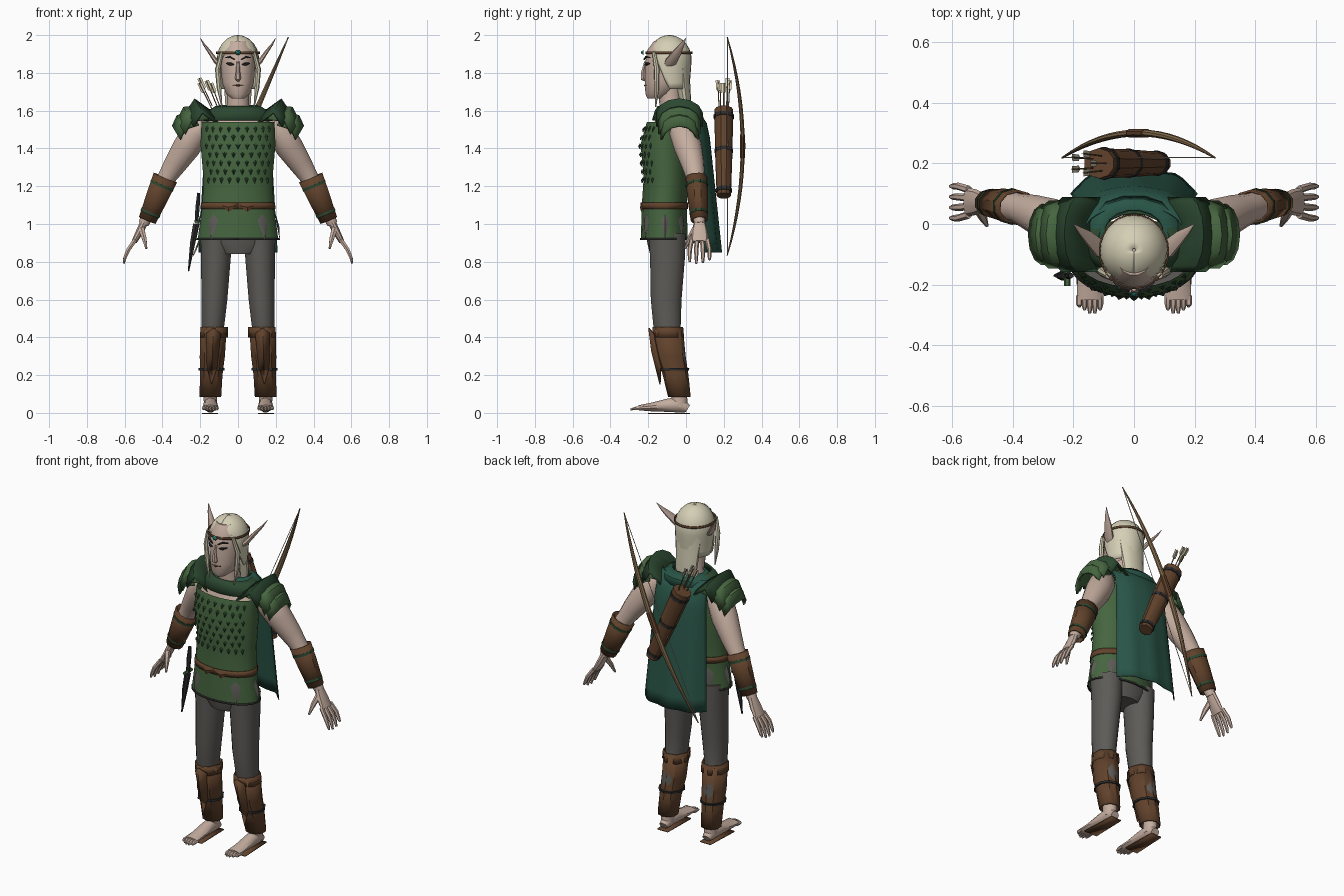
import bpy, bmesh
from math import sin, cos, pi, radians
from mathutils import Vector

if "Cube" in bpy.data.objects:
    bpy.data.objects.remove(bpy.data.objects["Cube"])


def material(name, r, g, b):
    m = bpy.data.materials.new(name)
    m.diffuse_color = (r, g, b, 1)
    m.use_nodes = True
    m.node_tree.nodes["Principled BSDF"].inputs["Base Color"].default_value = m.diffuse_color
    return m


SKIN = material("skin", .56, .42, .35)
HAIR = material("hair", .66, .62, .46)
GREEN = material("green_leather", .06, .13, .05)
DARK = material("dark_green", .025, .065, .03)
TEAL = material("cape_cloth", .022, .09, .063)
GREY = material("grey_cloth", .11, .105, .095)
BROWN = material("brown_leather", .12, .055, .025)
WOOD = material("bow_wood", .25, .16, .08)
BLACK = material("dark_metal", .025, .025, .025)
GEM = material("gem", .03, .3, .22)


def make(name, verts, faces, mat, mirror=False, thick=0):
    bm = bmesh.new()
    vs = [bm.verts.new(v) for v in verts]
    for f in faces:
        bm.faces.new([vs[i] for i in f])
    bmesh.ops.recalc_face_normals(bm, faces=bm.faces)
    me = bpy.data.meshes.new(name)
    bm.to_mesh(me)
    bm.free()
    me.materials.append(mat)
    ob = bpy.data.objects.new(name, me)
    bpy.context.collection.objects.link(ob)
    if thick:
        ob.modifiers.new("thickness", 'SOLIDIFY').thickness = thick
    if mirror:
        ob.modifiers.new("mirror", 'MIRROR').use_mirror_merge = False
    return ob


def loft(name, secs, mat, n=14, mirror=False, ref=None, cap=True, thick=0):
    """Elliptical sections (x, y, z, ra, rb); flat rings unless ref is given."""
    verts, faces = [], []
    P = [Vector(s[:3]) for s in secs]
    for i, s in enumerate(secs):
        a, b = Vector((1, 0, 0)), Vector((0, 1, 0))
        if ref:
            t = (P[min(i + 1, len(P) - 1)] - P[max(i - 1, 0)]).normalized()
            r = Vector(ref)
            b = (r - t * r.dot(t)).normalized()
            a = b.cross(t)
        for k in range(n):
            q = 2 * pi * (k + .5) / n
            verts.append(P[i] + a * s[3] * cos(q) + b * s[4] * sin(q))
    for i in range(len(secs) - 1):
        for k in range(n):
            j = (k + 1) % n
            faces.append((i*n + k, i*n + j, (i+1)*n + j, (i+1)*n + k))
    if cap:
        faces += [tuple(range(n)), tuple(range((len(secs)-1)*n, len(secs)*n))]
    return make(name, verts, faces, mat, mirror, thick)


def tube(name, pts, radii, mat, n=8, mirror=False, ref=(0, 1, 0)):
    return loft(name, [(*p, r, r) for p, r in zip(pts, radii)], mat, n, mirror, ref)


def grid(name, f, nu, nv, mat, mirror=False, thick=0):
    verts = [f(u / nu, v / nv) for v in range(nv + 1) for u in range(nu + 1)]
    w = nu + 1
    faces = [(v*w + u, v*w + u + 1, (v+1)*w + u + 1, (v+1)*w + u) for v in range(nv) for u in range(nu)]
    return make(name, verts, faces, mat, mirror, thick)


# Tunic: centre y, half width, half depth at each height
TORSO = [(.92, -.115, .215, .125), (1.1, -.115, .19, .12), (1.25, -.105, .185, .12),
         (1.42, -.112, .2, .13), (1.54, -.103, .195, .105)]


def on_body(a, z, off=0):
    for p, q in zip(TORSO, TORSO[1:]):
        if z <= q[0] or q is TORSO[-1]:
            t = (z - p[0]) / (q[0] - p[0])
            cy, rx, ry = (p[i] + (q[i] - p[i]) * t for i in (1, 2, 3))
            return ((rx + off) * sin(a), cy - (ry + off) * cos(a), z)


def plates(name, items, mat):
    """Pointed leaf plates (angle, z, angular half width, height) on the tunic."""
    verts, faces = [], []
    for a, z, w, h in items:
        i = len(verts)
        verts += [on_body(a - w, z, .003), on_body(a, z + h*.3, .003), on_body(a + w, z, .003),
                  on_body(a, z - h, .006), on_body(a, z - h*.3, .013)]
        faces += [(i, i+1, i+4), (i+1, i+2, i+4), (i+2, i+3, i+4), (i+3, i, i+4)]
    make(name, verts, faces, mat)


def body_band(name, z0, z1, off, mat):
    grid(name, lambda u, v: on_body(2*pi*u, z0 + (z1 - z0)*v, off), 24, 1, mat, thick=.006)


loft("tunic", [(0, cy, z, rx, ry) for z, cy, rx, ry in TORSO], GREEN, 24, cap=False)
loft("chest", [(0, -.1, 1.3, .16, .1), (0, -.09, 1.5, .185, .09), (0, -.08, 1.56, .15, .08),
               (0, -.08, 1.59, .07, .06)], SKIN, 18)
plates("tunic_scales", [((c - 4 + .5*(r % 2)) * .24, 1.24 + .045*r, .06, .026)
                        for r in range(7) for c in range(9 - r % 2)], DARK)
plates("skirt_panels", [(s*a, 1.02, .17, .11) for s in (-1, 1) for a in (.7, 1.6, 2.4)], GREY)
body_band("belt", 1.08, 1.115, .006, BROWN)
body_band("skirt_hem", .915, .925, .004, BLACK)
plates("belt_buckle", [(-.25, 1.1, .3, .035), (.25, 1.1, .3, .035)], BROWN)

# Neck, collar and head
loft("neck", [(0, -.075, 1.54, .075, .065), (0, -.08, 1.62, .06, .06), (0, -.09, 1.74, .058, .06)], SKIN)
loft("collar", [(0, -.06, 1.55, .19, .12), (0, -.055, 1.6, .16, .11), (0, -.055, 1.625, .12, .095)],
     DARK, 18, cap=False, thick=.008)
loft("head", [(0, -.16, 1.665, .035, .045), (0, -.145, 1.69, .065, .072), (0, -.118, 1.75, .086, .1),
              (0, -.105, 1.84, .093, .115), (0, -.1, 1.92, .09, .107), (0, -.1, 1.97, .06, .07)], SKIN, 16)
tube("nose", [(0, -.215, 1.86), (0, -.228, 1.8), (0, -.225, 1.77), (0, -.21, 1.76)],
     [.007, .012, .017, .01], SKIN, 6, ref=(1, 0, 0))
tube("brow", [(.018, -.222, 1.87), (.045, -.212, 1.885), (.068, -.19, 1.88)], [.004, .006, .003],
     BLACK, 4, True, (0, 0, 1))
loft("eye", [(.022, -.217, 1.845, .004, .003), (.042, -.21, 1.847, .006, .009),
             (.062, -.192, 1.85, .003, .003)], BLACK, 6, True, (0, 0, 1))
tube("mouth", [(-.03, -.208, 1.735), (0, -.217, 1.733), (.03, -.208, 1.735)], [.003, .006, .003],
     BROWN, 5, ref=(0, 0, 1))
loft("ear", [(.085, -.1, 1.83, .012, .022), (.115, -.08, 1.86, .014, .032), (.15, -.045, 1.91, .01, .024),
             (.18, -.02, 1.95, .006, .012), (.2, 0, 1.985, .001, .001)], SKIN, 8, True, (0, 1, 0))


# Hair: cap with a raised front hairline, back fall and side locks
def hair(u, v):
    a = 2 * pi * u
    s = min(1, max(0, 1.5 * (1 - cos(a)) - .4))
    p = max(v, .02) * (72 + 90 * s)
    if p <= 90:
        r, z = sin(radians(p)), 1.87 + .13 * cos(radians(p))
    else:
        r, z = 1 - .1 * (p - 90) / 72, 1.87 - .13 * (p - 90) / 60
    return (.112 * r * sin(a), -.087 - .117 * r * cos(a), z)


grid("hair_cap", hair, 28, 10, HAIR, thick=.006)
loft("hair_fall", [(0, -.03, 1.84, .09, .05), (0, -.015, 1.72, .075, .038), (0, 0, 1.62, .068, .03),
                   (0, .01, 1.55, .05, .018)], HAIR, 14)
tube("hair_lock", [(.085, -.17, 1.91), (.108, -.155, 1.82), (.1, -.155, 1.72), (.085, -.16, 1.62)],
     [.01, .014, .013, .003], HAIR, 7, True)
grid("circlet", lambda u, v: (.116 * sin(2*pi*u), -.09 - .124 * cos(2*pi*u), 1.9 + .012*v), 28, 1, BROWN, thick=.005)
tube("circlet_gem", [(0, -.225, 1.908), (0, -.237, 1.908)], [.016, .006], GEM, 6, ref=(1, 0, 0))

# Arms, bracers and hands
tube("arm", [(.17, -.03, 1.53), (.22, -.015, 1.49), (.27, .01, 1.41), (.33, .035, 1.32), (.375, .05, 1.25),
             (.42, .06, 1.17), (.5, .072, 1.0)], [.05, .075, .075, .062, .05, .052, .028], SKIN, 14, True)
A, B = Vector((.385, .055, 1.245)), Vector((.48, .07, 1.02))
loft("bracer", [(*A, .07, .058), (*A.lerp(B, .45), .062, .055), (*B, .05, .045)], BROWN, 10, True,
     (0, 1, 0), cap=False, thick=.008)
for i, t in enumerate((.15, .8)):
    r = .071 - .018 * t
    loft(f"bracer_strap_{i}", [(*A.lerp(B, t), r, r - .008), (*A.lerp(B, t + .06), r, r - .008)],
         DARK, 10, True, (0, 1, 0))
loft("palm", [(.492, .072, 1.02, .022, .028), (.52, .072, .96, .021, .042), (.55, .072, .905, .015, .048)],
     SKIN, 10, True, (0, 1, 0))
for i in range(4):
    y, d = .03 + .028 * i, (.01, 0, .004, .02)[i]
    k = (y - .072) * .25
    tube(f"finger_{i}", [(.545, y, .915), (.58, y + k, .865), (.597, y + k, .825), (.605, y + k, .79 + d)],
         [.013, .012, .01, .006], SKIN, 6, True)
tube("thumb", [(.512, .05, .975), (.497, .02, .925), (.485, -.005, .87)], [.018, .014, .006], SKIN, 6, True)

# Layered shoulder plates
LAYERS = [[(.14, 1.6), (.23, 1.665), (.28, 1.59)], [(.2, 1.63), (.29, 1.62), (.325, 1.55)],
          [(.25, 1.6), (.325, 1.575), (.35, 1.52)]]
for i, prof in enumerate(LAYERS):
    def plate(u, v, prof=prof, i=i):
        a = (u - .5) * radians(165)
        x, z = prof[round(v * 2)]
        return (x - .05 * (1 - cos(a)), -.035 + (.125 - .012*i) * sin(a), z - .085 * (1 - cos(a)))
    grid(f"shoulder_plate_{i}", plate, 6, 2, GREEN if i else DARK, True, .012)

# Trousers, boots and feet
loft("hips", [(0, -.105, .84, .1, .085), (0, -.105, .9, .185, .1), (0, -.11, 1.05, .18, .11)], GREY, 18)
loft("trouser_leg", [(.115, -.1, .95, .085, .1), (.117, -.098, .82, .08, .094), (.125, -.105, .6, .07, .083),
                     (.133, -.1, .45, .06, .073), (.138, -.07, .3, .058, .07), (.145, -.04, .12, .042, .045)],
     GREY, 16, True)
BOOT = [(.13, -.095, .44, .073, .08), (.136, -.08, .3, .07, .078), (.142, -.055, .2, .063, .068),
        (.146, -.035, .085, .06, .06)]
loft("boot", BOOT, BROWN, 10, True, cap=False, thick=.008)
loft("boot_strap", [(.14, -.065, .225, .073, .08), (.141, -.062, .237, .073, .08)], BLACK, 10, True)
loft("boot_cuff", [(.131, -.093, .4, .078, .085), (.13, -.096, .455, .076, .083)], BROWN, 7, True,
     cap=False, thick=.006)
make("shin_guard", [(.09, -.175, .42), (.13, -.2, .45), (.17, -.175, .42), (.165, -.135, .24), (.14, -.14, .15),
                    (.11, -.135, .24), (.135, -.185, .33)],
     [(i, (i + 1) % 6, 6) for i in range(6)], BROWN, True, .006)
loft("foot", [(.146, .01, .022, .022, .026), (.146, -.03, .045, .045, .036), (.146, -.1, .04, .036, .038),
              (.146, -.18, .031, .024, .042), (.146, -.25, .027, .014, .044)], SKIN, 12, True, (1, 0, 0))
loft("ankle", [(.146, -.035, .03, .036, .045), (.146, -.037, .15, .038, .042)], SKIN, 12, True)
for i in range(5):
    x = .112 + .017 * i
    tube(f"toe_{i}", [(x, -.235, .025), (x, -.265, .024), (x, -.3 + .011 * abs(i - 1.5), .018)],
         [.011, .011, .005], SKIN, 6, True, (1, 0, 0))
make("boot_sole", [(.11, .02, 0), (.18, .02, 0), (.19, -.2, 0), (.105, -.2, 0)], [(0, 1, 2, 3)], BROWN, True, -.006)


# Cape and its gathered neck
def cape(u, v):
    s = 2 * u - 1
    w = .165 + .045 * v
    y = .06 + .05 * min(1, v / .12) + .075 * v
    return (w * sin(s * 1.35) / sin(1.35), y - (.07 + .02*v) * s * s + .006 * v * cos(s * 12), 1.61 - .76 * v)


grid("cape", cape, 16, 10, TEAL, thick=.006)
loft("cape_collar", [(0, -.02, 1.56, .17, .115), (0, -.02, 1.6, .15, .105), (0, -.025, 1.63, .1, .075)],
     TEAL, 16, cap=False, thick=.01)

# Quiver with arrows
Q0, Q1 = Vector((.085, .2, 1.15)), Vector((-.115, .2, 1.605))
loft("quiver", [(*Q0, .04, .038), (*Q0.lerp(Q1, .5), .05, .046), (*Q1, .055, .05)], BROWN, 10, ref=(0, 1, 0))
for i, t in enumerate((.04, .5, .9)):
    r = .044 + .014 * t
    loft(f"quiver_band_{i}", [(*Q0.lerp(Q1, t), r, r - .002), (*Q0.lerp(Q1, t + .04), r, r - .002)],
         BLACK, 10, ref=(0, 1, 0))
for i in range(5):
    off = Vector((.026 * cos(i * 1.26), .026 * sin(i * 1.26), .01 * (i % 3)))
    p, q = Q1 + off, Q0.lerp(Q1, 1.31) + off * 1.3
    tube(f"arrow_{i}", [p, q], [.003, .003], WOOD, 5)
    for k, side in enumerate((Vector((.011, 0, .004)), Vector((0, .011, 0)))):
        make(f"fletching_{i}_{k}", [p.lerp(q, .6) + side*.2, p.lerp(q, .68) + side, q + side, q - side,
                                    p.lerp(q, .68) - side], [(0, 1, 2, 3, 4)], HAIR)


# Bow and string
def bow_at(t):
    return (.015 + .252 * t, .218 + .082 * (1 - t * t), 1.412 + .578 * t)


T = [i / 8 - 1 for i in range(17)]
loft("bow", [(*bow_at(t), .003 + .014 * (1 - t*t), .003 + .009 * (1 - t*t)) for t in T], WOOD, 8, ref=(0, 1, 0))
loft("bow_grip", [(*bow_at(t), .02, .015) for t in (-.1, 0, .1)], BROWN, 8, ref=(0, 1, 0))
tube("bow_string", [bow_at(-.99), bow_at(.99)], [.002, .002], HAIR, 4)

# Dagger at the hip
tube("dagger_sheath", [(-.222, -.17, 1.0), (-.24, -.17, .9), (-.262, -.17, .75)], [.018, .016, .004], BLACK, 6)
tube("dagger_guard", [(-.22, -.205, 1.01), (-.22, -.135, 1.01)], [.01, .01], GREEN, 6, ref=(1, 0, 0))
tube("dagger_handle", [(-.22, -.17, 1.01), (-.214, -.17, 1.09), (-.208, -.17, 1.165)], [.011, .013, .009], BLACK, 6)

# Smooth shading with sharp edges kept
for ob in bpy.context.collection.objects:
    ob.select_set(True)
    bpy.context.view_layer.objects.active = ob
bpy.ops.object.shade_smooth_by_angle(angle=radians(35))
